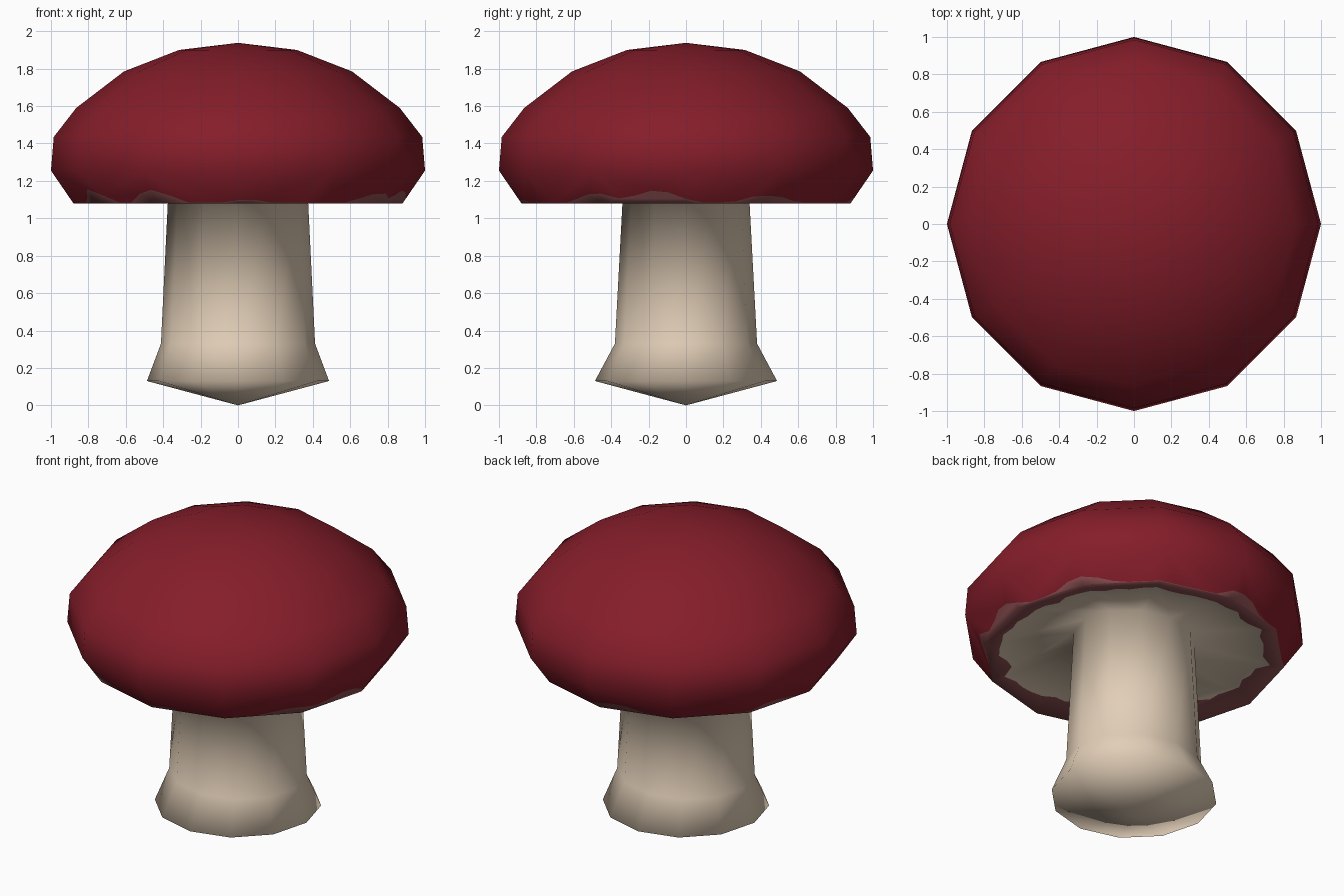
import bpy, bmesh, math, random

if "Cube" in bpy.data.objects:
    bpy.data.objects.remove(bpy.data.objects["Cube"])

SIDES = 12
STEPS = 5            # points per side along the ragged colour edges
random.seed(4)

def material(name, rgb):
    m = bpy.data.materials.new(name)
    m.diffuse_color = (*rgb, 1)
    m.use_nodes = True
    m.node_tree.nodes["Principled BSDF"].inputs["Base Color"].default_value = m.diffuse_color
    return m

mats = [material("cap red", (0.235, 0.0125, 0.023)),
        material("rim mauve", (0.27, 0.08, 0.085)),
        material("stem cream", (0.76, 0.62, 0.475))]
RED, MAUVE, CREAM = range(3)

# Profiles from top to bottom: x radius, y radius, z
cap = [(0, 0, 1.938), (0.315, 0.315, 1.90), (0.61, 0.61, 1.785),
       (0.865, 0.865, 1.59), (0.985, 0.985, 1.435), (1.0, 1.0, 1.255)]
stem = [(0.37, 0.334, 1.19), (0.412, 0.38, 0.33), (0.487, 0.487, 0.13), (0, 0, 0)]
RIM_R, RIM_Z, WALL_R, WALL_Z = 0.88, 1.08, 1.0, 1.255
HOLLOW = 0.215       # slope of the hollow underside

# Mauve patches creeping up the cap wall: angle, half width (degrees), height
patches = [(210, 9, 0.07), (240, 11, 0.07), (273, 5, 0.03), (328, 14, 0.05),
           (350, 13, 0.07), (30, 14, 0.05), (97, 13, 0.05), (160, 12, 0.05)]

bm = bmesh.new()

def ring(rx, ry, z):
    if rx == 0:
        return [bm.verts.new((0, 0, z))] * SIDES
    angles = [2 * math.pi * i / SIDES for i in range(SIDES)]
    return [bm.verts.new((rx * math.cos(a), ry * math.sin(a), z)) for a in angles]

def ragged(radius_height):
    """Ring of SIDES * STEPS points that stays on the flat cap sides."""
    verts = []
    for i in range(SIDES * STEPS):
        deg = 360 * i / (SIDES * STEPS)
        r, z = radius_height(deg)
        a = math.radians(deg)
        r *= math.cos(math.pi / SIDES) / math.cos(a % (2 * math.pi / SIDES) - math.pi / SIDES)
        verts.append(bm.verts.new((r * math.cos(a), r * math.sin(a), z)))
    return verts

def wall_edge(deg):
    h = 0.004
    for centre, half, height in patches:
        d = abs((deg - centre + 180) % 360 - 180) / half
        if d < 1:
            h = max(h, height * (1 - d * d) * random.uniform(0.75, 1.1))
    return RIM_R + (WALL_R - RIM_R) * h / (WALL_Z - RIM_Z), RIM_Z + h

def underside_edge(deg):
    d = math.radians(deg - 45)
    r = 0.755 + 0.02 * math.cos(d) - 0.03 * math.cos(2 * d) + random.uniform(-0.03, 0.03)
    return r, RIM_Z + (RIM_R - r) * HOLLOW

def edge(loop, i):
    """Points of one side of a ring, corner to corner."""
    n = len(loop) // SIDES
    return [loop[(i * n + k) % len(loop)] for k in range(n + 1)]

def skin(upper, lower, colour):
    for i in range(SIDES):
        corners = edge(lower, i) + edge(upper, i)[::-1]
        face = bm.faces.new(list(dict.fromkeys(corners)))
        face.material_index = colour
        face.smooth = True

# Cap, painted rim, hollow underside, stem with flared foot and pointed base
cap_rings = [ring(*p) for p in cap]
wall = ragged(wall_edge)
rim = ring(RIM_R, RIM_R, RIM_Z)
under = ragged(underside_edge)
stem_rings = [ring(*p) for p in stem]

for upper, lower in zip(cap_rings, cap_rings[1:] + [wall]):
    skin(upper, lower, RED)
skin(wall, rim, MAUVE)
skin(rim, under, MAUVE)
for upper, lower in zip([under] + stem_rings, stem_rings):
    skin(upper, lower, CREAM)
bmesh.ops.recalc_face_normals(bm, faces=bm.faces)

mesh = bpy.data.meshes.new("mushroom")
bm.to_mesh(mesh)
bm.free()
for m in mats:
    mesh.materials.append(m)
bpy.context.collection.objects.link(bpy.data.objects.new("mushroom", mesh))
